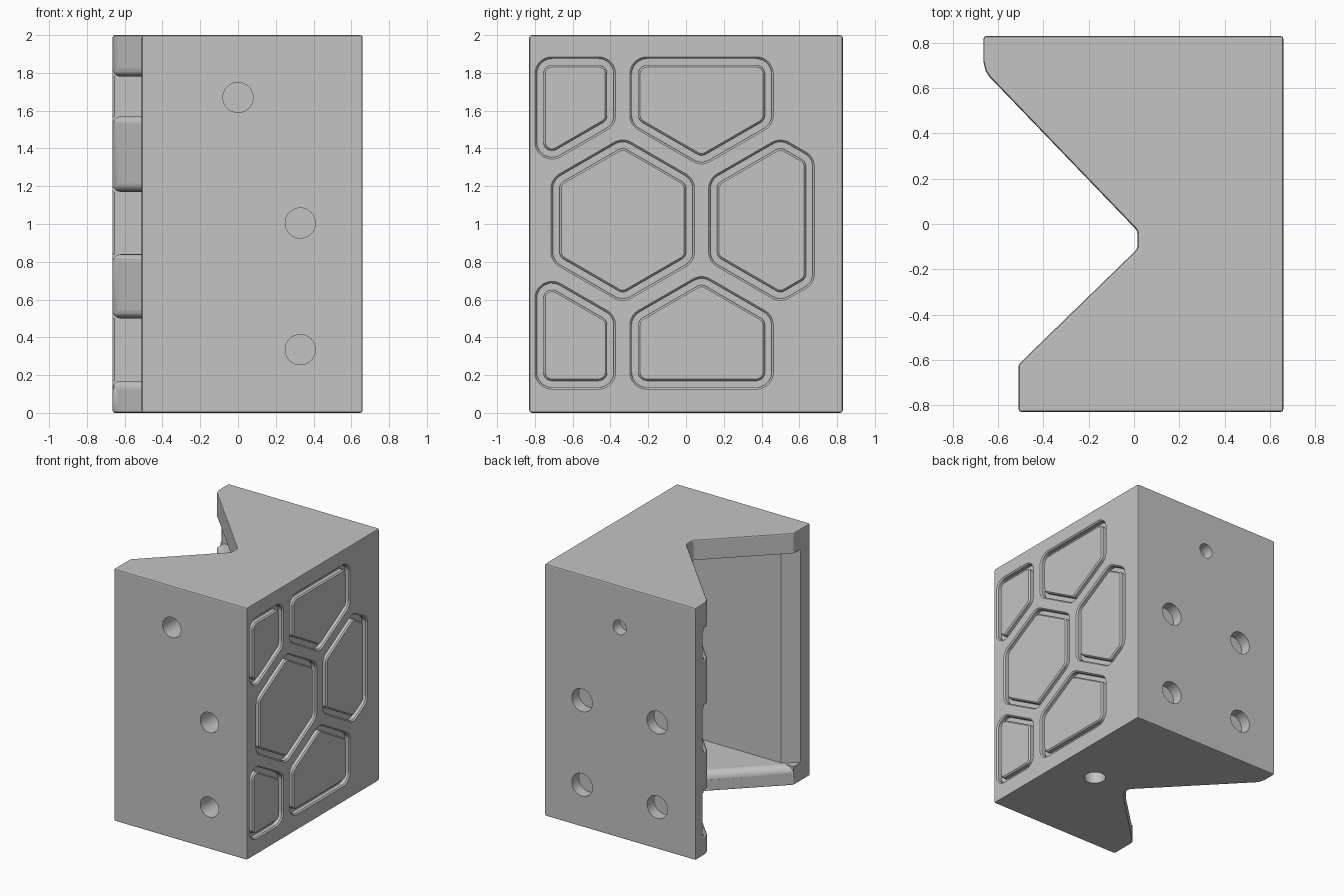
import bpy
import bmesh
from math import cos, sin, pi, radians
from mathutils import Vector

if "Cube" in bpy.data.objects:
    bpy.data.objects.remove(bpy.data.objects["Cube"], do_unlink=True)

GREY = (0.55, 0.55, 0.55, 1.0)
mat = bpy.data.materials.new("plain_grey")
mat.use_nodes = True
mat.diffuse_color = GREY
mat.node_tree.nodes["Principled BSDF"].inputs["Base Color"].default_value = GREY

QUARTER = [pi / 2 * i / 6 for i in range(7)]


def loft(name, loops, ring=False, bevel=0):
    """Skin a list of 3D loops; a ring closes on itself, otherwise ends are capped."""
    bm = bmesh.new()
    rows = [[bm.verts.new(p) for p in loop] for loop in loops]
    n = len(rows[0])
    pairs = list(zip(rows, rows[1:]))
    if ring:
        pairs.append((rows[-1], rows[0]))
    else:
        bm.faces.new(rows[0])
        bm.faces.new(rows[-1])
    for a, b in pairs:
        for i in range(n):
            j = (i + 1) % n
            bm.faces.new((a[i], a[j], b[j], b[i]))
    bmesh.ops.recalc_face_normals(bm, faces=bm.faces)
    if bevel:
        sharp = [e for e in bm.edges if e.calc_face_angle(0) > radians(40)]
        bmesh.ops.bevel(bm, geom=sharp, offset=bevel, segments=2, profile=0.5,
                        affect='EDGES')
    mesh = bpy.data.meshes.new(name)
    bm.to_mesh(mesh)
    bm.free()
    mesh.materials.append(mat)
    ob = bpy.data.objects.new(name, mesh)
    bpy.context.collection.objects.link(ob)
    return ob


def prism(name, pts, z0, z1, bevel=0):
    return loft(name, [[(x, y, z) for x, y in pts] for z in (z0, z1)], bevel=bevel)


def notch_y(x):
    """Slanted plane of the notch on the back arm."""
    return -0.03 - 1.04 * (x - 0.015)


def slot(x0, x1, z, sections, slanted=False):
    """Rounded slot along x, lofted along y through (y, radius) sections."""
    arc = [pi * i / 16 for i in range(17)]
    loops = []
    for y, r in sections:
        right = [(x1 + r * sin(a), z + r * cos(a)) for a in arc]
        left = [(x0 - r * sin(a), z - r * cos(a)) for a in arc]
        if x0 == x1:
            right, left = right[:-1], left[:-1]
        loops.append([(x, y + (notch_y(x) if slanted else 0), h) for x, h in right + left])
    return loft("slot_cutter", loops)


def hole(x, z, r, y0, y1):
    return slot(x, x, z, [(y0, r), (y1, r)])


def clip(poly, normal, limit):
    out = []
    for a, b in zip(poly, poly[1:] + poly[:1]):
        da, db = a.dot(normal) - limit, b.dot(normal) - limit
        if da <= 0:
            out.append(a)
        if da * db < 0:
            out.append(a.lerp(b, da / (da - db)))
    return out


def rounded(poly, r, steps=8):
    out = []
    for i, p in enumerate(poly):
        a = (p - poly[i - 1]).normalized()
        b = (poly[(i + 1) % len(poly)] - p).normalized()
        n1, n2 = Vector((a.y, -a.x)), Vector((b.y, -b.x))
        bis = (n1 + n2).normalized()
        centre = p - bis * (r / bis.dot(n1))
        for k in range(steps + 1):
            out.append(centre + n1.lerp(n2, k / steps).normalized() * r)
    return out


def cell(cy, cz, d):
    """Hexagon cell trimmed to the panel, shrunk by d, with rounded corners."""
    poly = [Vector(p) for p in ((-3, -3), (3, -3), (3, 3), (-3, 3))]
    at_edge = cy < -0.7
    for k in range(6):
        n = Vector((cos(k * pi / 3), sin(k * pi / 3)))
        if not (at_edge and n.x < -0.1):
            poly = clip(poly, n, n.dot(Vector((cy, cz))) + 0.38 - d)
    for n, limit in (((-1, 0), 0.80), ((1, 0), 0.68), ((0, -1), -0.125), ((0, 1), 1.885)):
        poly = clip(poly, Vector(n), limit - d)
    return rounded(poly, max(0.09 - d, 0.012))


# Body: block with a V notch on one side
profile = [(-0.51, -0.83), (0.66, -0.83), (0.66, 0.83), (-0.665, 0.83), (-0.665, 0.72),
           (-0.655, 0.675), (-0.635, 0.645), (-0.6, notch_y(-0.6)), (0.015, -0.03),
           (0.015, -0.11), (-0.51, -0.62)]
body = prism("bracket_body", profile, 0, 2, bevel=0.014)

cutters = []

# Hollow behind the front arm, bounded by the slanted plane of the back arm
FLOOR = 0.15
GAP = 0.003
back_edge = [(-0.6, notch_y(-0.6) - GAP), (-0.9, notch_y(-0.6) - GAP)]
cutters.append(prism("cavity_cutter",
                     [(-0.40, -0.62), (0.46, -0.62), (0.46, notch_y(0.46) - GAP)]
                     + back_edge + [(-0.9, -0.71), (-0.52, -0.71)], FLOOR, 1.84))

# Rounded floor edge along the front side of the notch
LIP = 0.06
layers = [(FLOOR - LIP + LIP * sin(t), LIP * (1 - cos(t))) for t in QUARTER]
lip_loops = []
for z, offset in layers + [(0.25, LIP)]:
    tip = 0.0545 + offset * 0.68
    outline = [(tip, notch_y(tip) - GAP)] + back_edge
    outline += [(-0.9, -0.62), (offset * 1.41 - 0.512, -0.62)]
    lip_loops.append([(x, y, z) for x, y in outline])
cutters.append(loft("lip_cutter", lip_loops))


# Screw head channels through the back arm, rounded at the mouth and open end
def channel(x1, z, r, fillet=0.045, floor=0.73):
    cutters.append(slot(-0.9, x1, z, [(notch_y(x1) - 0.02, r), (floor, r)]))
    mouth = [(1.44 * fillet * (1 - cos(t)), r + fillet * (1 - sin(t))) for t in QUARTER]
    cutters.append(slot(-0.7, x1, z, [(-0.03, r + fillet)] + mouth, slanted=True))
    end = [(-0.62 - fillet * sin(t), r + fillet * (1 - cos(t))) for t in QUARTER]
    end.append((-0.75, r + fillet))
    outline = [(x, z + h) for x, h in end] + [(x, z - h) for x, h in reversed(end)]
    cutters.append(loft("channel_end_cutter",
                        [[(x, y, h) for x, h in outline] for y in (0.55, floor)]))


channel(0, 1.675, 0.105)
for z in (1.005, 0.335):
    channel(0.33, z, 0.165)

# Blind screw holes in the back wall, blind driver holes in the front wall
cutters.append(hole(0, 1.67, 0.058, 0.742, 1))
cutters.append(hole(0, 1.67, 0.08, -1, -0.635))
for z in (1.005, 0.335):
    cutters.append(hole(0.33, z, 0.08, -1, -0.635))
    for x in (-0.33, 0.33):
        cutters.append(hole(x, z, 0.09, 0.742, 1))

# Hole in the floor
cutters.append(prism("floor_hole_cutter",
                     [(0.33 + 0.08 * cos(i * pi / 16), -0.06 + 0.08 * sin(i * pi / 16))
                      for i in range(32)], -0.2, FLOOR - 0.015))

# Honeycomb grooves on the side panel
PITCH = 0.835
ROW = PITCH * 3 ** 0.5 / 2
section = [(0.68, -0.02), (0.65, 0.01), (0.62, 0.01), (0.62, 0.045), (0.65, 0.045),
           (0.68, 0.075)]
centres = [(-0.335, 1.02), (-0.335 + PITCH, 1.02)]
for side in (-1, 1):
    centres += [(-0.335 + s * PITCH / 2, 1.02 + side * ROW) for s in (-1, 1)]
for cy, cz in centres:
    cutters.append(loft("groove_cutter",
                        [[(x, p.x, p.y) for p in cell(cy, cz, d)] for x, d in section],
                        ring=True))

# Cut everything out of the body
bpy.context.view_layer.objects.active = body
for c in cutters:
    mod = body.modifiers.new("cut", 'BOOLEAN')
    mod.operation = 'DIFFERENCE'
    mod.solver = 'EXACT'
    mod.object = c
    bpy.ops.object.modifier_apply(modifier=mod.name)
    bpy.data.objects.remove(c, do_unlink=True)

# Smooth shading that keeps the large faces flat
bpy.ops.object.select_all(action='DESELECT')
body.select_set(True)
bpy.ops.object.shade_smooth_by_angle(angle=radians(25))
flat = body.modifiers.new("flat_faces", 'WEIGHTED_NORMAL')
flat.keep_sharp = True
flat.weight = 100
